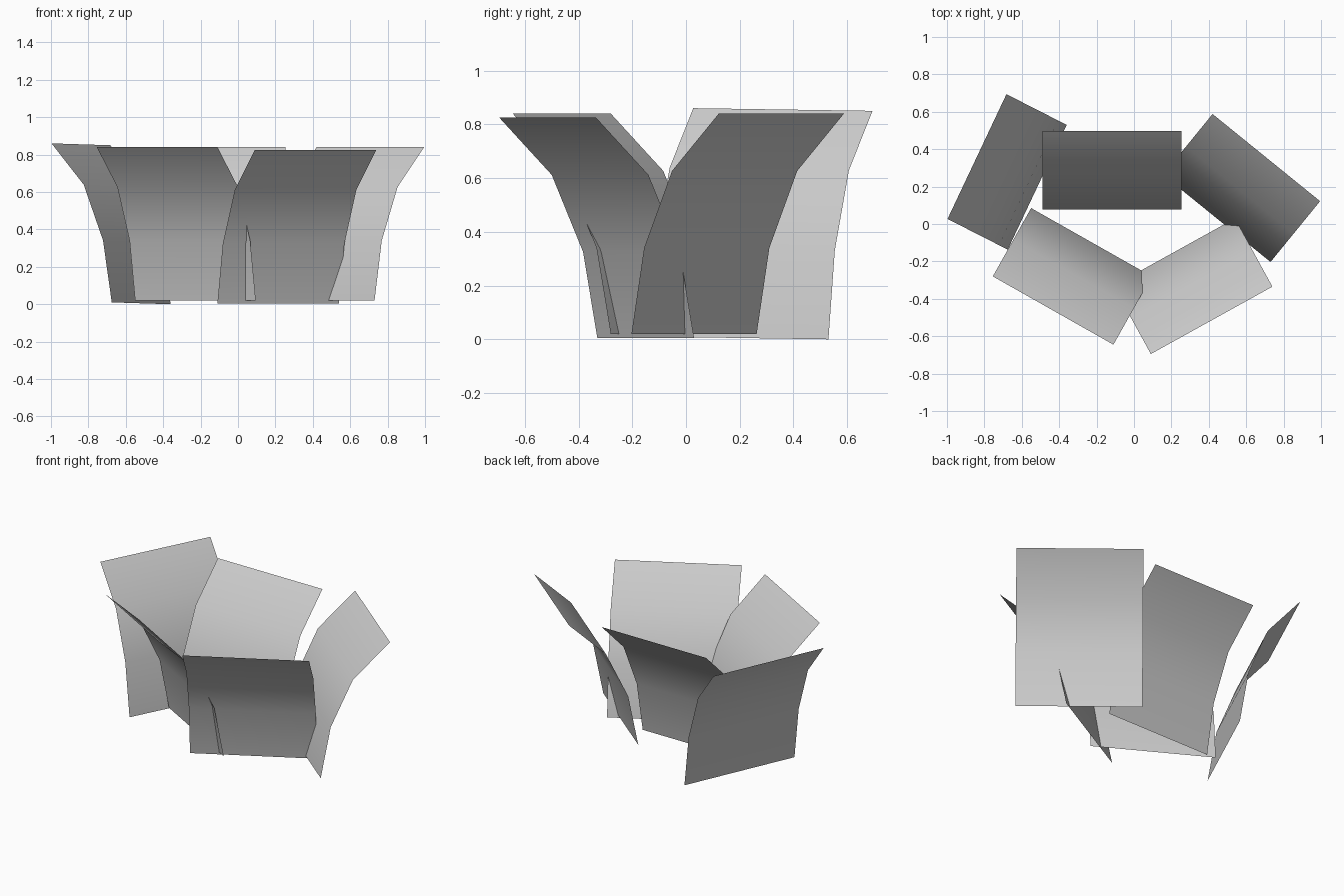
import bpy, bmesh
from mathutils import Vector

if "Cube" in bpy.data.objects:
    bpy.data.objects.remove(bpy.data.objects["Cube"])

# Side profile of one panel: (outward fraction, height fraction)
PROFILE = [(0, 0), (0.145, 0.39), (0.465, 0.74), (1, 1)]


def panel(name, bottom_a, bottom_b, lean, height):
    """Thin sheet swept from its bottom edge a-b, flaring outward by lean."""
    bm = bmesh.new()
    rows = []
    for out, up in PROFILE:
        shift = Vector((lean[0] * out, lean[1] * out, height * up))
        rows.append([bm.verts.new(Vector(p) + shift) for p in (bottom_a, bottom_b)])
    for low, high in zip(rows, rows[1:]):
        face = bm.faces.new((low[0], low[1], high[1], high[0]))
        face.smooth = True
    mesh = bpy.data.meshes.new(name)
    bm.to_mesh(mesh)
    bm.free()
    obj = bpy.data.objects.new(name, mesh)
    bpy.context.collection.objects.link(obj)
    return obj


# Ring of five flaring panels, each edge listed counter-clockwise from above
panel("front_left_panel", (-0.55, 0.085, 0.02), (0.095, -0.28, 0.02), (-0.205, -0.365), 0.82)
panel("front_right_panel", (-0.11, -0.33, 0.005), (0.54, 0.03, 0.005), (0.20, -0.365), 0.82)
panel("right_panel", (0.73, -0.203, 0.02), (0.155, 0.263, 0.02), (0.265, 0.325), 0.82)
panel("back_panel", (0.253, 0.078, 0.02), (-0.49, 0.078, 0.02), (0, 0.418), 0.82)
panel("left_panel", (-0.36, 0.53, 0.0), (-0.675, -0.137, 0.01), (-0.322, 0.164), 0.85)
